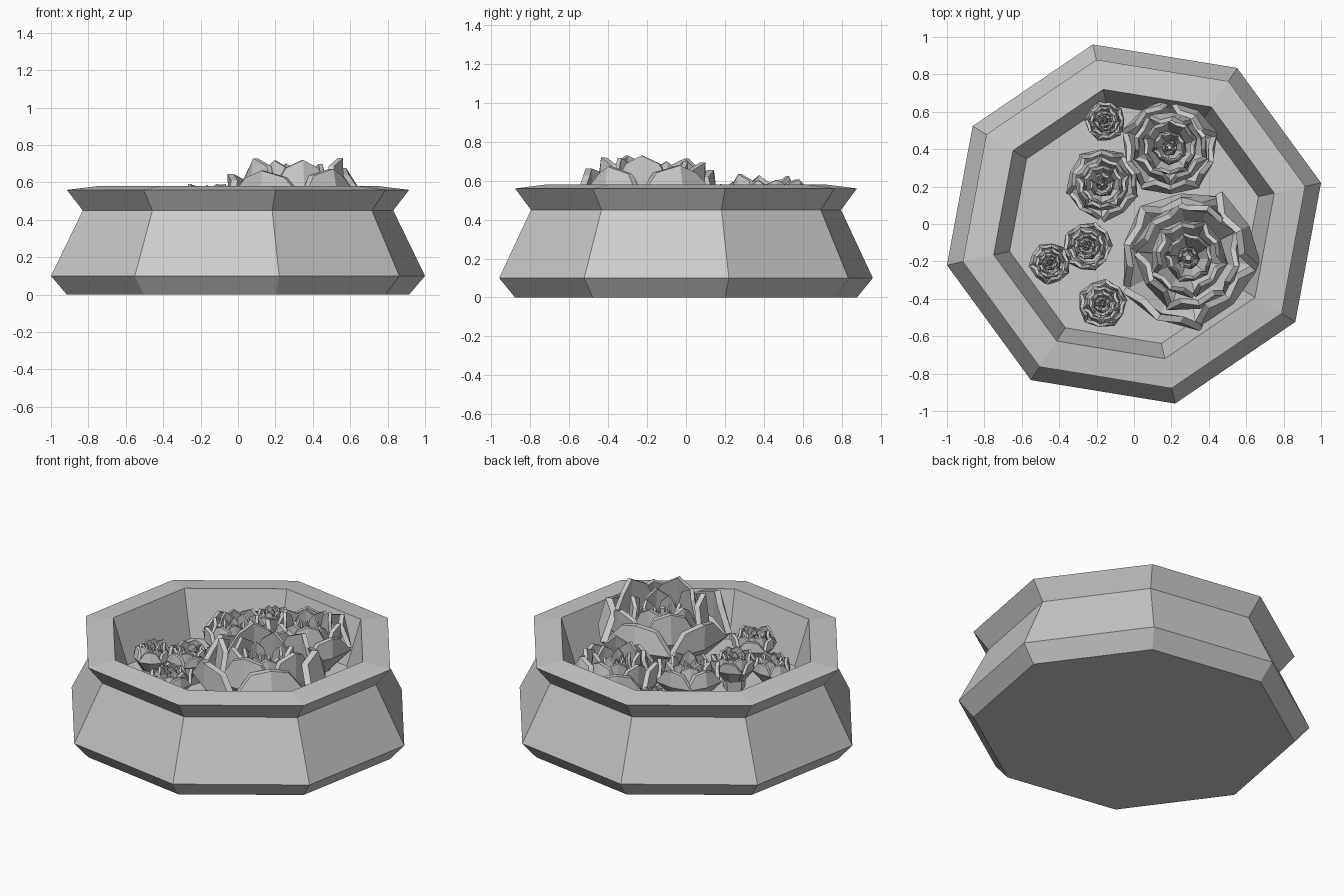
import bpy, bmesh, random
from math import sin, cos, pi, tau
from mathutils import Vector

random.seed(4)
if "Cube" in bpy.data.objects:
    bpy.data.objects.remove(bpy.data.objects["Cube"], do_unlink=True)

stone = bpy.data.materials.new("stone_grey")
stone.use_nodes = True
grey = (0.6, 0.6, 0.6, 1)
stone.diffuse_color = grey
stone.node_tree.nodes["Principled BSDF"].inputs["Base Color"].default_value = grey


def finish(bm, name):
    bmesh.ops.recalc_face_normals(bm, faces=bm.faces)
    mesh = bpy.data.meshes.new(name)
    bm.to_mesh(mesh)
    bm.free()
    mesh.materials.append(stone)
    obj = bpy.data.objects.new(name, mesh)
    bpy.context.collection.objects.link(obj)
    return obj


# Octagonal planter: one profile swept round a slightly oval, turned octagon
axis_a, axis_b = Vector((1.0, 0.22, 0)), Vector((-0.22, 0.96, 0))
FLOOR = 0.3
profile = [(0.915, 0), (1, 0.1), (0.83, 0.45), (0.915, 0.56), (0.75, 0.58), (0.665, FLOOR)]
bm = bmesh.new()
rings = []
for r, z in profile:
    rings.append([bm.verts.new((axis_a * cos(k * pi / 4) + axis_b * sin(k * pi / 4)) * r
                               + Vector((0, 0, z))) for k in range(8)])
for low, high in zip(rings, rings[1:]):
    for k in range(8):
        n = (k + 1) % 8
        bm.faces.new((low[k], low[n], high[n], high[k]))
bm.faces.new(rings[0])
bm.faces.new(rings[-1])
finish(bm, "planter")


def petal(bm, angle, r, width, base, tip, lean):
    """Folded leaf with a blunt tip: rows of left edge, midrib, right edge."""
    out = Vector((cos(angle), sin(angle), 0))
    side = Vector((-sin(angle), cos(angle), 0))
    tall = tip - base
    rows = [(0.55, 0.45, 0), (1.0, 1.0, 0.55), (1.0 + lean, 0.5, 1.0)]
    skins = []
    for inset in (0, 0.08 * r + 0.008):
        skin = []
        for reach, wide, up in rows:
            for s in (-1, 0, 1):
                fold = 0.12 * r if s else 0
                p = out * (r * reach - fold - inset) + side * (s * wide * width / 2)
                drop = 0.1 * tall if s and up == 1 else 0
                skin.append(bm.verts.new(p + Vector((0, 0, base + up * tall - drop))))
        skins.append(skin)
    outer, inner = skins
    for row in range(2):
        for col in range(2):
            i = row * 3 + col
            for skin in skins:
                bm.faces.new((skin[i], skin[i + 1], skin[i + 4], skin[i + 3]))
    border = [0, 1, 2, 5, 8, 7, 6, 3]
    for i, j in zip(border, border[1:] + border[:1]):
        bm.faces.new((outer[i], outer[j], inner[j], inner[i]))


def rosette(name, x, y, radius, top, base, turn):
    """Nested rings of five petals, each ring turned between the last."""
    bm = bmesh.new()
    shares = (0.16, 0.34, 0.55, 0.76, 0.97)
    for layer, share in enumerate(shares):
        for k in range(5):
            angle = turn + layer * pi / 5 + k * tau / 5 + random.uniform(-0.08, 0.08)
            r = radius * share * random.uniform(0.95, 1.03)
            tip = top - (top - base) * (random.uniform(0, 0.12) + 0.08 * abs(layer - 2.5))
            petal(bm, angle, r, 1.25 * r, base, tip, random.uniform(-0.12, 0.05))
    # tapered heart and stem that carries the petals
    for r_low, r_high, z_low, z_high in ((0.12, 0.05, base, top - 0.25 * (top - base)),
                                         (0.5, 0.56, FLOOR - 0.01, base + 0.02)):
        got = bmesh.ops.create_cone(bm, cap_ends=True, segments=5, radius1=r_low * radius,
                                    radius2=r_high * radius, depth=z_high - z_low)
        bmesh.ops.translate(bm, verts=got["verts"], vec=(0, 0, (z_low + z_high) / 2))
    finish(bm, name).location = (x, y, 0)


# Succulents: centre x, y, radius, top height, petal base height, turn
rosette("large_succulent", 0.29, -0.18, 0.37, 0.75, FLOOR, 0.5)
rosette("back_succulent", 0.19, 0.41, 0.26, 0.65, FLOOR, 0.9)
rosette("middle_succulent", -0.17, 0.21, 0.19, 0.61, 0.36, 0.3)
small = [(-0.155, 0.55, 0.105), (-0.25, -0.12, 0.13), (-0.45, -0.21, 0.11), (-0.17, -0.43, 0.13)]
for i, (x, y, r) in enumerate(small):
    rosette(f"small_succulent_{i + 1}", x, y, r, 0.53, 0.36, i * 0.7)
